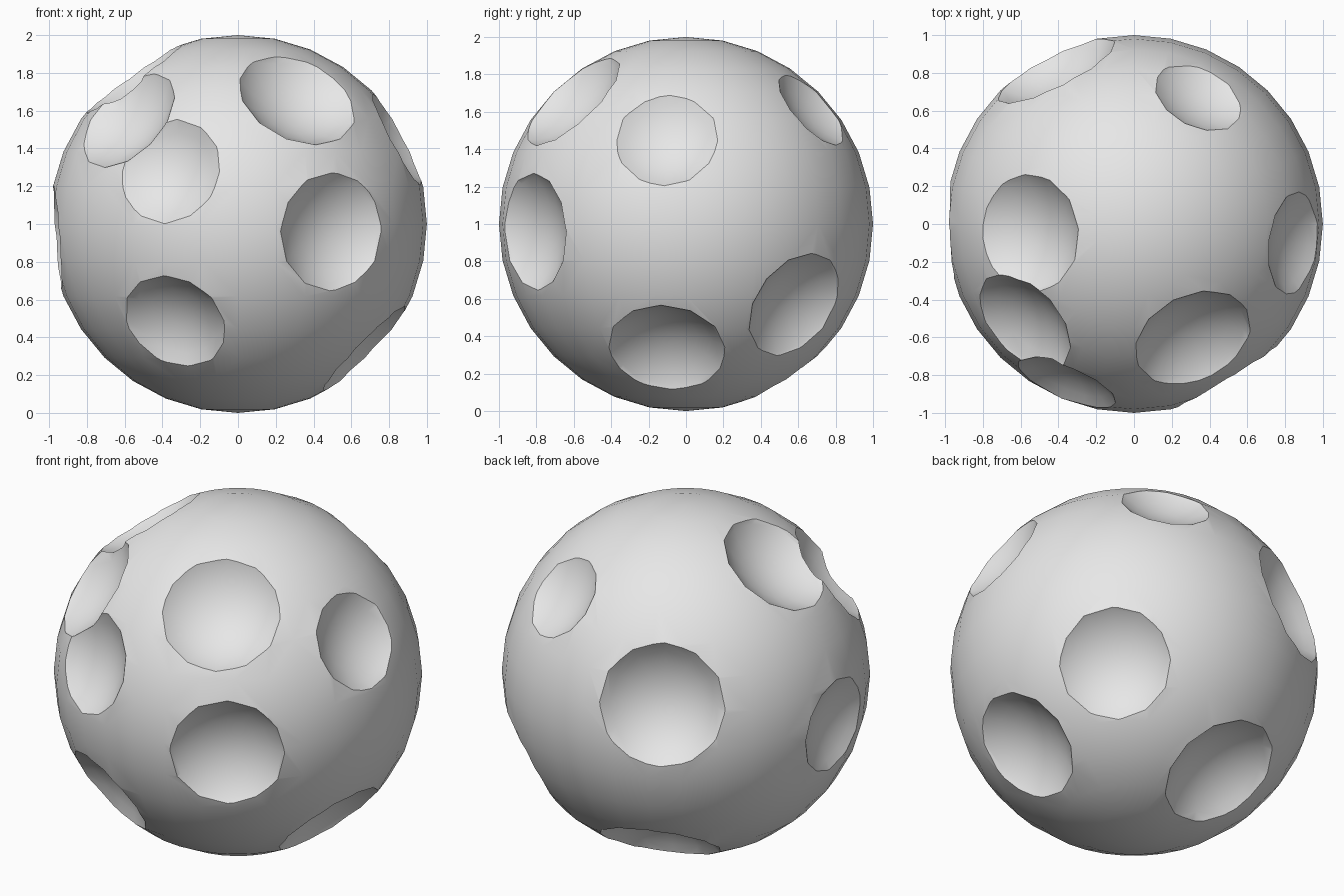
import bpy
import math
from mathutils import Vector

cube = bpy.data.objects.get("Cube")
if cube:
    bpy.data.objects.remove(cube, do_unlink=True)

# Single stone colour
stone = bpy.data.materials.new("light_grey")
stone.use_nodes = True
stone.diffuse_color = (0.8, 0.8, 0.8, 1)
stone.node_tree.nodes["Principled BSDF"].inputs["Base Color"].default_value = (0.8, 0.8, 0.8, 1)

CENTRE = Vector((0, 0, 1))
BOWL_RADIUS = 0.5

# Main ball
bpy.ops.mesh.primitive_uv_sphere_add(segments=32, ring_count=16, radius=1, location=CENTRE)
ball = bpy.context.object
ball.name = "cratered_ball"
ball.data.materials.append(stone)

# Craters: outward direction and rim radius
craters = [
    ((-0.58, -0.52, 0.55), 0.31),   # front, upper right side
    ((-0.36, -0.85, 0.28), 0.29),
    ((0.31, -0.60, 0.65), 0.33),
    ((0.49, -0.80, -0.04), 0.32),
    ((-0.33, -0.73, -0.51), 0.29),
    ((-0.55, -0.05, 0.77), 0.32),   # top
    ((0.83, -0.10, 0.44), 0.28),    # left side
    ((0.34, 0.67, 0.61), 0.25),
    ((0.62, 0.58, -0.43), 0.31),
    ((0.66, -0.10, -0.65), 0.32),
    ((-0.41, 0.81, 0.22), 0.35),    # back
    ((-0.95, -0.03, -0.07), 0.28),  # right side
    ((-0.18, 0.50, -0.77), 0.34),   # underside
]


def carve(direction, rim):
    """Scoop a shallow bowl with the given rim radius out of the ball."""
    axis = Vector(direction).normalized()
    reach = math.sqrt(1 - rim ** 2) + math.sqrt(BOWL_RADIUS ** 2 - rim ** 2)
    bpy.ops.mesh.primitive_uv_sphere_add(
        segments=12, ring_count=20, radius=BOWL_RADIUS,
        location=CENTRE + axis * reach,
        rotation=axis.to_track_quat('Z', 'Y').to_euler())
    cutter = bpy.context.object
    cutter.name = "crater_cutter"
    cutter.hide_render = True
    cutter.data.materials.append(stone)
    cut = ball.modifiers.new("crater", 'BOOLEAN')
    cut.operation = 'DIFFERENCE'
    cut.solver = 'EXACT'
    cut.object = cutter
    bpy.ops.object.select_all(action='DESELECT')
    ball.select_set(True)
    bpy.context.view_layer.objects.active = ball
    bpy.ops.object.modifier_apply(modifier=cut.name)
    bpy.data.objects.remove(cutter, do_unlink=True)


for direction, rim in craters:
    carve(direction, rim)

# Smooth surfaces with crisp crater rims
bpy.ops.object.shade_smooth_by_angle(angle=math.radians(30))
